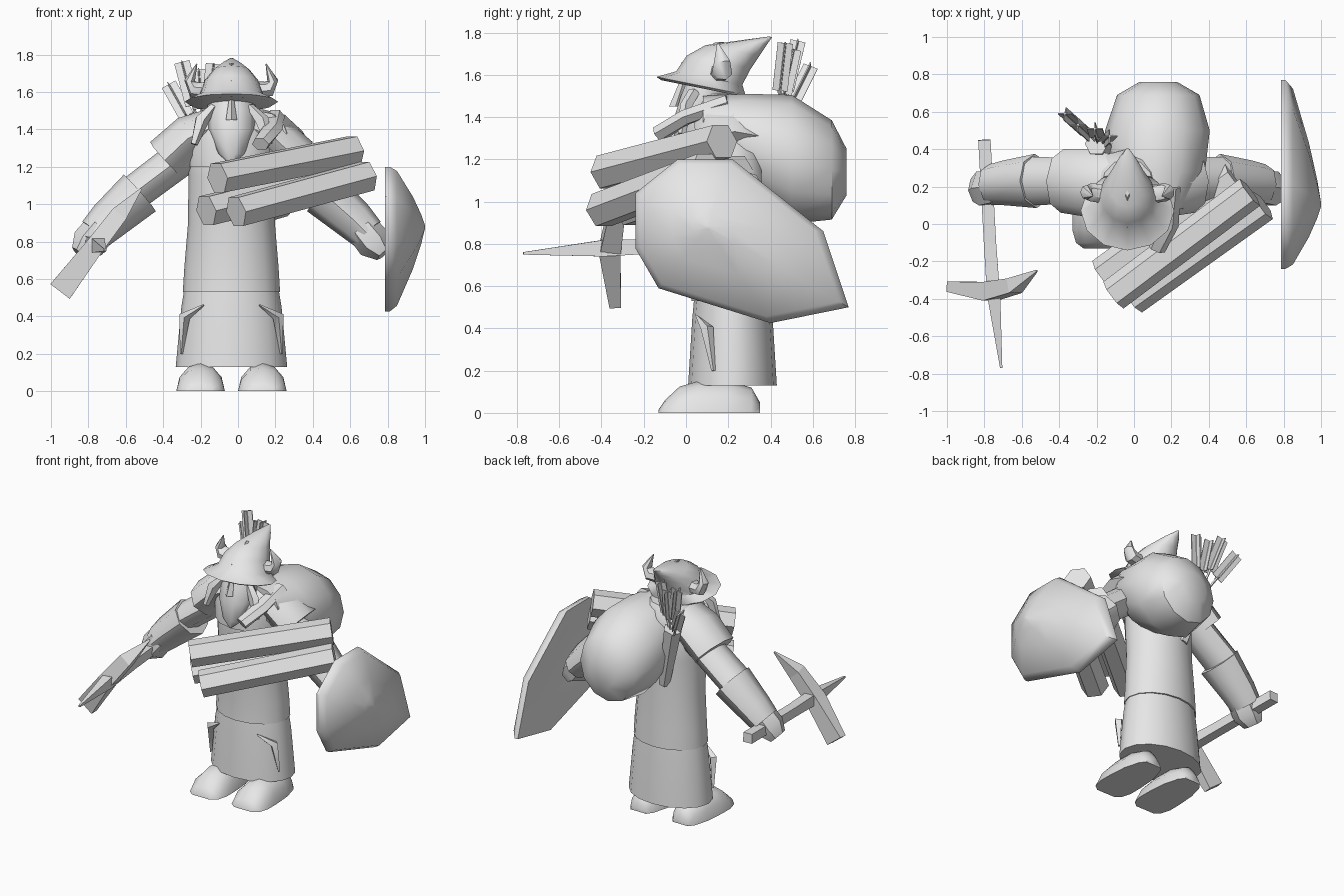
import bpy
import bmesh
from math import cos, sin, pi, radians
from mathutils import Vector

default_cube = bpy.data.objects.get("Cube")
if default_cube:
    bpy.data.objects.remove(default_cube, do_unlink=True)

grey = bpy.data.materials.new("plain grey")
grey.use_nodes = True
tone = (.8, .8, .8, 1)
grey.diffuse_color = tone
grey.node_tree.nodes["Principled BSDF"].inputs["Base Color"].default_value = tone

CENTRE = -.035  # the body's own middle line
FRONT_BACK = Vector((0, 1, 0))
UP = Vector((0, 0, 1))


def finish(name, bm, smooth=True, angle=45):
    """Turn a bmesh into a shaded object."""
    bmesh.ops.remove_doubles(bm, verts=bm.verts, dist=.0005)
    bmesh.ops.recalc_face_normals(bm, faces=bm.faces)
    mesh = bpy.data.meshes.new(name)
    bm.to_mesh(mesh)
    bm.free()
    mesh.materials.append(grey)
    obj = bpy.data.objects.new(name, mesh)
    bpy.context.collection.objects.link(obj)
    if smooth:
        bpy.ops.object.select_all(action="DESELECT")
        obj.select_set(True)
        bpy.context.view_layer.objects.active = obj
        bpy.ops.object.shade_smooth_by_angle(angle=radians(angle))
    return obj


def skin(bm, rings):
    """Bridge equal rings of points and cap both ends."""
    rings = [[bm.verts.new(p) for p in ring] for ring in rings]
    count = len(rings[0])
    for low, high in zip(rings, rings[1:]):
        for i in range(count):
            j = (i + 1) % count
            bm.faces.new((low[i], low[j], high[j], high[i]))
    bm.faces.new(rings[0][::-1])
    bm.faces.new(rings[-1])


def tube(name, stations, sides=10, ref=FRONT_BACK, axis=None, square=False, smooth=True):
    """Loft ellipses along a path; each station is x, y, z, across, along ref."""
    centres = [Vector(s[:3]) for s in stations]
    rings = []
    for k, s in enumerate(stations):
        if axis:
            t = Vector(axis).normalized()
        else:
            t = (centres[min(k + 1, len(centres) - 1)] - centres[max(k - 1, 0)]).normalized()
        v = (ref - t * ref.dot(t)).normalized()
        u = t.cross(v)
        phase = pi / sides if square else 0
        grow = 2 ** .5 if square else 1
        ring = []
        for i in range(sides):
            a = 2 * pi * i / sides + phase
            p = centres[k] + grow * (u * cos(a) * s[3] + v * sin(a) * s[4])
            p.z = max(p.z, 0)  # soles rest flat on the floor
            ring.append(p)
        rings.append(ring)
    bm = bmesh.new()
    skin(bm, rings)
    return finish(name, bm, smooth)


def upright(name, stations, sides=12, axis=(0, 0, 1)):
    """Loft centred on the body; each station is y, z, half width, half depth."""
    return tube(name, [(CENTRE, *s) for s in stations], sides, axis=axis)


def paired(name, stations, **options):
    """Mirror a loft to both sides of the body."""
    for word, sign in (("left", 1), ("right", -1)):
        tube(word + "_" + name, [(CENTRE + sign * s[0], *s[1:]) for s in stations], **options)


# Robe: skirt, belted tunic, shoulder mantle and collar
upright("skirt", [(.22, .13, .298, .21), (.22, .45, .268, .19), (.22, .56, .25, .18)], 16)
upright("tunic", [(.22, .53, .26, .195), (.22, .66, .252, .19), (.21, .9, .232, .19),
                  (.2, 1.15, .23, .2), (.2, 1.35, .23, .2), (.2, 1.47, .15, .15)], 16)
upright("mantle", [(.18, 1.2, .235, .2), (.19, 1.34, .24, .21), (.2, 1.43, .21, .2),
                   (.2, 1.51, .14, .15)])
paired("collar", [(.1, .04, 1.52, .02, .03), (.16, .0, 1.45, .04, .03),
                  (.2, -.02, 1.32, .02, .02)], sides=5)
paired("skirt_flap", [(.15, .05, .46, .005, .005), (.25, .1, .4, .03, .03),
                      (.268, .13, .2, .008, .01)], sides=4)
tube("pack_strap", [(.2, .2, 1.47, .05, .04), (.18, 0, 1.4, .06, .04),
                    (.12, -.13, 1.32, .05, .04)], 6, ref=UP)

# Boots
paired("boot", [(.165, -.13, 0, .07, .015), (.165, -.1, 0, .11, .06), (.165, -.03, 0, .13, .125),
                (.165, .06, 0, .13, .15), (.165, .2, 0, .12, .15), (.165, .31, 0, .09, .12),
                (.165, .35, 0, .06, .05)], sides=12, ref=UP, axis=(0, 1, 0))

# Arms: capelet, sleeve, flared cuff and hand
paired("capelet", [(.08, .2, 1.42, .1, .17), (.22, .22, 1.36, .12, .18),
                   (.35, .23, 1.24, .125, .17)], sides=8)
paired("sleeve", [(.2, .23, 1.3, .1, .12), (.52, .23, 1.06, .095, .13)], sides=8)
paired("cuff", [(.49, .23, 1.06, .13, .145), (.66, .22, .91, .11, .12),
                (.73, .21, .84, .095, .11)], sides=8)
paired("hand", [(.7, .2, .87, .09, .1), (.765, .19, .79, .095, .105),
                (.815, .18, .735, .05, .07)], sides=6)

# Head: bearded face, nose and pointed helmet with brim
upright("bearded_face", [(-.03, 1.22, .015, .015), (-.01, 1.27, .07, .05), (.04, 1.4, .125, .1),
                         (.09, 1.5, .13, .12), (.13, 1.6, .12, .12)], 10)
upright("nose", [(-.05, 1.45, .03, .03), (-.01, 1.57, .012, .02)], 4)
upright("helmet", [(.08, 1.535, .23, .2), (.07, 1.548, .25, .215), (.11, 1.585, .17, .16),
                   (.155, 1.66, .145, .155), (.22, 1.715, .1, .13), (.33, 1.755, .05, .055),
                   (.4, 1.78, .008, .008)], 12, axis=(0, .2, 1))
upright("helmet_ridge", [(-.03, 1.57, .02, .03), (.02, 1.66, .018, .04), (.16, 1.755, .01, .02)], 4)
paired("horn", [(.13, .16, 1.61, .045, .05), (.2, .17, 1.615, .045, .05),
                (.222, .17, 1.66, .03, .04), (.185, .15, 1.75, .003, .003)], sides=7)

# Sack carried on the back
tube("back_sack", [(.1, .08, 1.38, .16, .12), (.12, .28, 1.27, .26, .24), (.125, .5, 1.2, .28, .305),
                   (.13, .69, 1.15, .22, .235), (.13, .76, 1.14, .1, .11)],
     12, ref=UP, axis=(0, 1, 0))

# Quiver with fletched arrows, each a cross of two plates
base = Vector((-.18, .42, 1.3))
tube("quiver", [(-.09, .37, .98, .04, .04), (-.2, .43, 1.42, .065, .065)], 6)
for n, top in enumerate([(-.37, .59, 1.64), (-.3, .53, 1.76), (-.21, .51, 1.72), (-.13, .47, 1.75)]):
    tip = Vector(top)
    feather = base.lerp(tip, .5)
    tube(f"arrow_shaft_{n}", [(*base, .008, .008), (*tip, .008, .008)], 4, smooth=False)
    for wide, deep, part in ((.042, .003, "side"), (.003, .036, "cross")):
        tube(f"arrow_{part}_feather_{n}", [(*feather, wide, deep), (*tip, wide, deep)],
             4, square=True, smooth=False)

# Bundle of six-sided logs under the arm
for word, start, end in (("upper", (-.11, -.38, 1.14), (.62, .17, 1.285)),
                         ("front", (-.01, -.4, .96), (.69, .1, 1.15)),
                         ("rear", (-.17, -.27, .965), (.54, .25, 1.14))):
    tube(word + "_log", [(*start, .09, .09), (*end, .09, .09)], 6, ref=UP, smooth=False)

# Pickaxe: handle, forward spike and chisel head
tube("pick_handle", [(-.8, .45, .81, .033, .033), (-.77, -.1, .79, .033, .033),
                     (-.75, -.4, .78, .035, .04)], 4, ref=UP, square=True, smooth=False)
tube("pick_spike", [(-.75, -.38, .78, .035, .04), (-.71, -.77, .755, .006, .006)],
     4, ref=UP, square=True, smooth=False)
tube("pick_head", [(-.95, -.335, .535, .065, .027), (-.77, -.36, .77, .05, .05),
                   (-.64, -.33, .94, .045, .04), (-.52, -.25, 1.08, .005, .005)],
     4, square=True, smooth=False)

# Domed shield on the left arm
outline = [(-.04, 1.2), (-.24, 1.04), (-.24, .78), (-.13, .59),
           (.4, .425), (.77, .5), (.65, .86), (.22, 1.2)]
hub_y, hub_z = .1, .88


def shield_ring(x, scale):
    return [(x, hub_y + (y - hub_y) * scale, hub_z + (z - hub_z) * scale) for y, z in outline]


bm = bmesh.new()
skin(bm, [shield_ring(*r) for r in ((.83, .5), (.785, .97), (.785, 1), (.81, 1), (.85, .93),
                                    (.935, .5), (.98, .2), (1, .02))])
finish("shield", bm)
